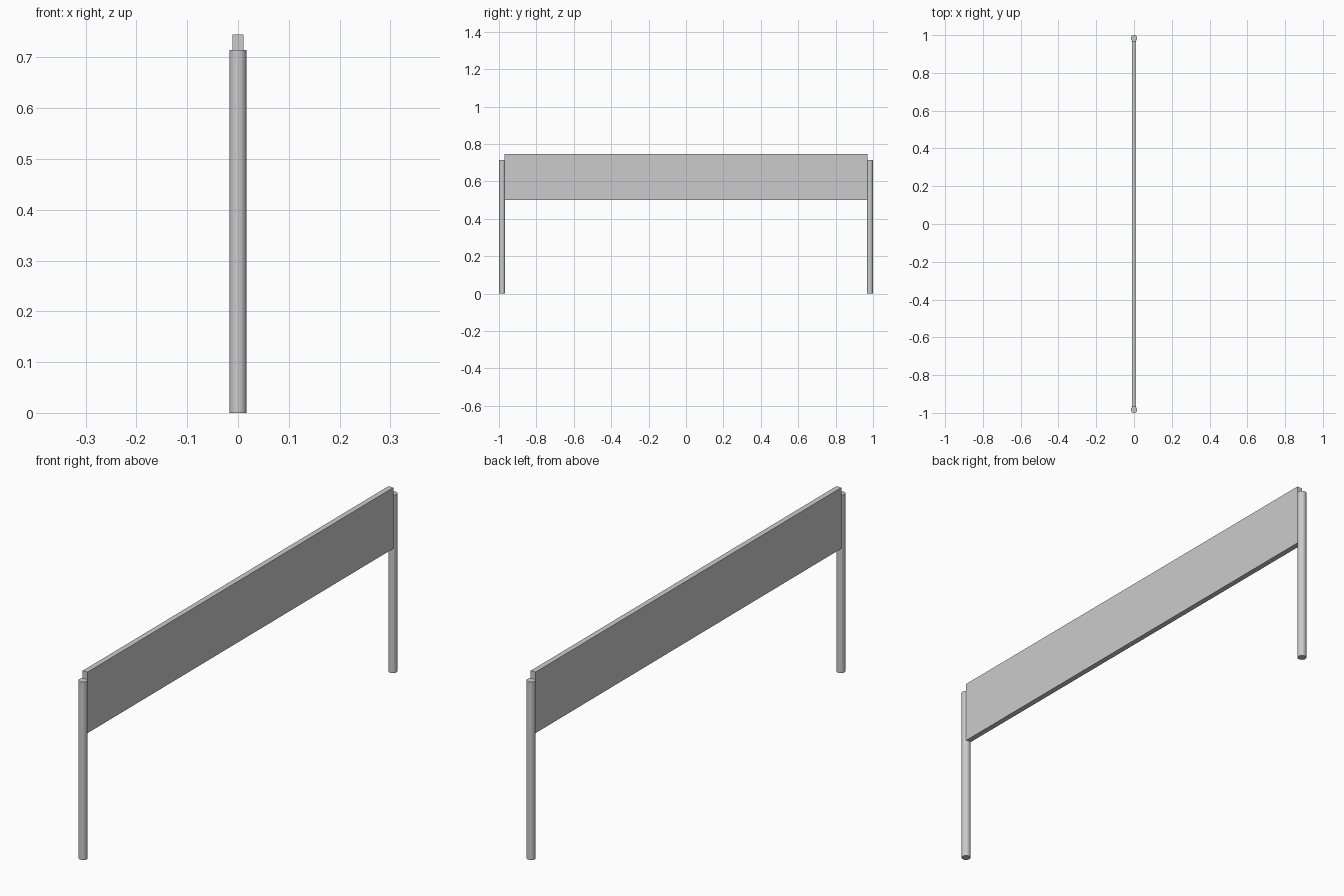
import bpy

if "Cube" in bpy.data.objects:
    bpy.data.objects.remove(bpy.data.objects["Cube"])

POST_R, POST_H = 0.0168, 0.715
PANEL_W, PANEL_Y, PANEL_Z0, PANEL_Z1 = 0.0217, 0.97, 0.5, 0.745


def add_post(name, y):
    bpy.ops.mesh.primitive_cylinder_add(vertices=32, radius=POST_R, depth=POST_H,
                                        location=(0, y, POST_H / 2))
    post = bpy.context.object
    post.name = name
    bpy.ops.object.shade_smooth_by_angle()


# Round posts at both ends
for name, side in (("front_post", -1), ("back_post", 1)):
    add_post(name, side * (1 - POST_R))

# Flat board spanning between the posts
bpy.ops.mesh.primitive_cube_add(size=1, location=(0, 0, (PANEL_Z0 + PANEL_Z1) / 2))
board = bpy.context.object
board.name = "barrier_board"
board.scale = (PANEL_W, 2 * PANEL_Y, PANEL_Z1 - PANEL_Z0)
bpy.ops.object.transform_apply(location=False, rotation=False, scale=True)
